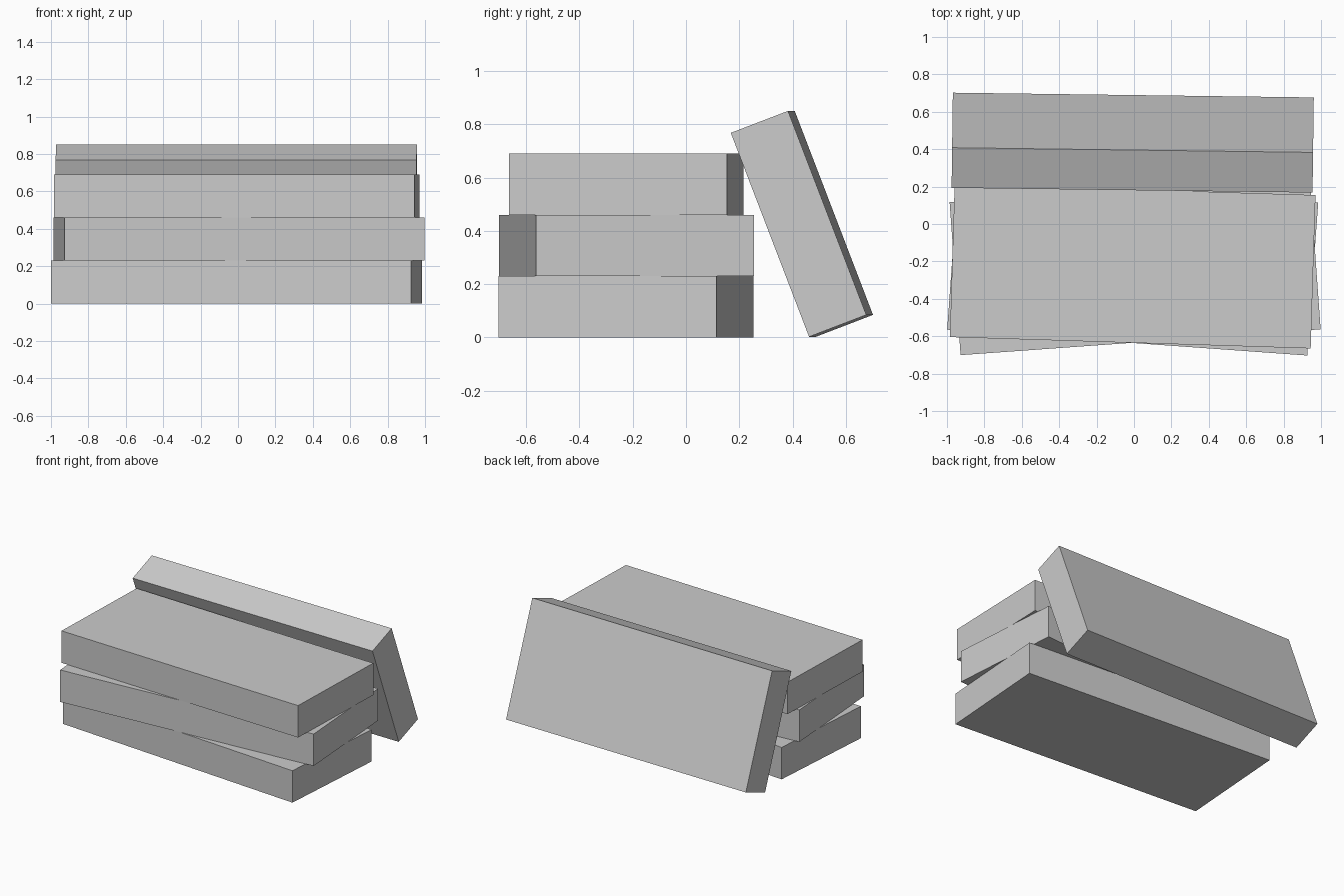
import bpy
from math import radians

if "Cube" in bpy.data.objects:
    bpy.data.objects.remove(bpy.data.objects["Cube"], do_unlink=True)

LENGTH, WIDTH, THICK = 1.93, 0.82, 0.23

# One plain grey for every slab
grey = bpy.data.materials.new("concrete grey")
grey.use_nodes = True
grey.diffuse_color = (0.6, 0.6, 0.6, 1)
grey.node_tree.nodes["Principled BSDF"].inputs["Base Color"].default_value = (0.6, 0.6, 0.6, 1)


def slab(name, location, tilt, turn):
    """A flat block, tilted about its long axis and then turned about z."""
    bpy.ops.mesh.primitive_cube_add(size=1, location=location,
                                    rotation=(radians(tilt), 0, radians(turn)))
    block = bpy.context.object
    block.name = name
    block.scale = (LENGTH, WIDTH, THICK)
    block.data.materials.append(grey)
    return block


# Three stacked slabs, each turned a little differently
stack = [("bottom_slab", -0.007, -0.225, -4.1),
         ("middle_slab", 0.006, -0.223, 4.1),
         ("top_slab", -0.007, -0.225, -1.8)]
for level, (name, x, y, turn) in enumerate(stack):
    slab(name, (x, y, THICK * (level + 0.5)), 0, turn)

# Fourth slab leaning against the back of the stack
slab("leaning_slab", (-0.007, 0.435, 0.426), 90 + 21, -0.75)
